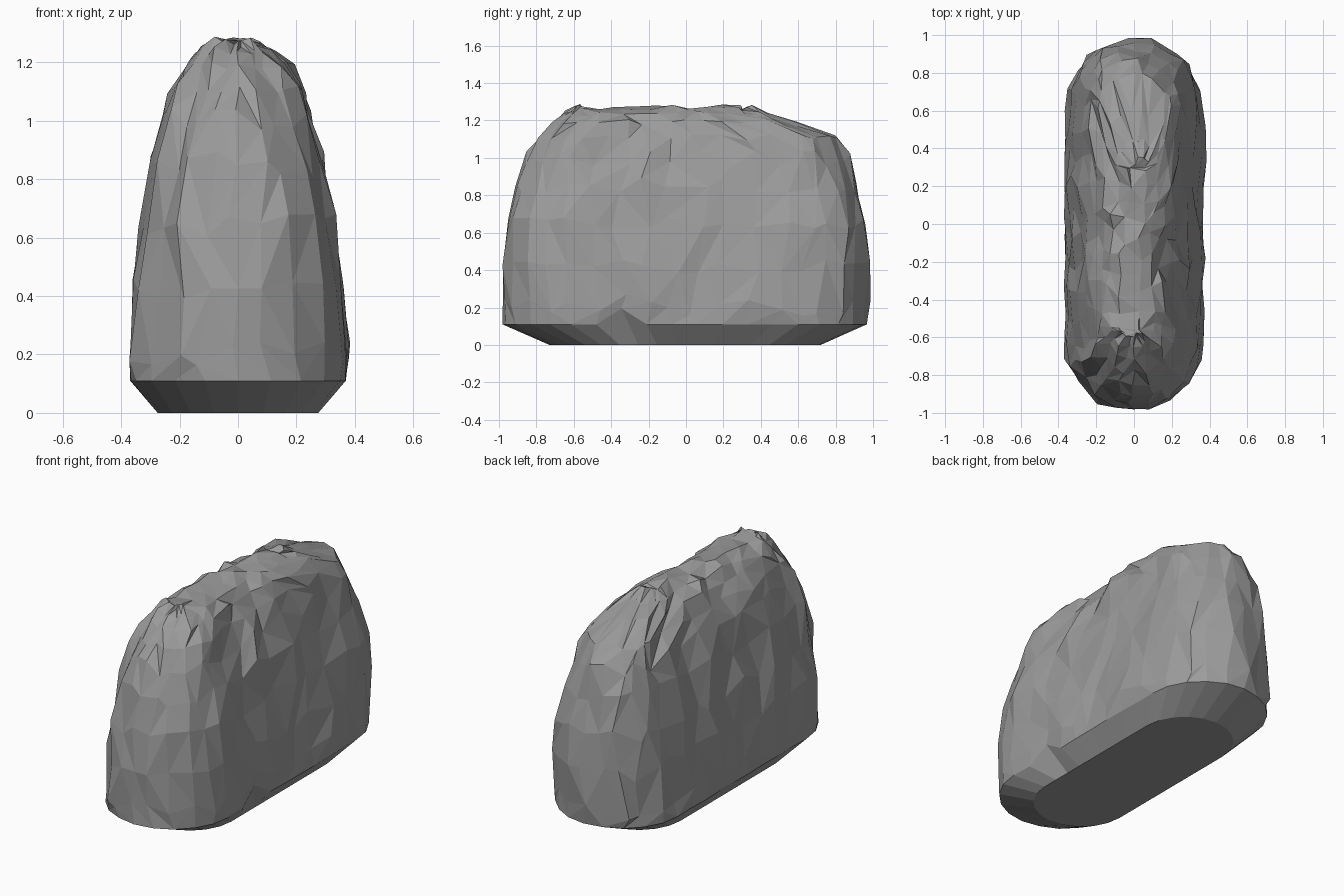
import bpy, bmesh, math, random
from mathutils import Vector

random.seed(7)
if "Cube" in bpy.data.objects:
    bpy.data.objects.remove(bpy.data.objects["Cube"], do_unlink=True)

stone = bpy.data.materials.new("grey stone")
stone.use_nodes = True
grey = (0.33, 0.33, 0.33, 1)
stone.diffuse_color = grey
stone.node_tree.nodes["Principled BSDF"].inputs["Base Color"].default_value = grey

ARC, SIDE = 10, 9          # segments in each rounded end and each long side
COUNT = 2 * (ARC + SIDE)


def stadium(half_width, front, back):
    """Outline of a long slab with rounded ends, counter-clockwise from +x front."""
    r = half_width
    points = []
    for centre, start in ((back - r, 0), (front + r, math.pi)):
        for i in range(ARC):
            a = start + math.pi * i / ARC
            points.append(Vector((r * math.cos(a), centre + r * math.sin(a), 0)))
        other = front + r if start == 0 else back - r
        side = -r if start == 0 else r
        for i in range(SIDE):
            points.append(Vector((side, centre + (other - centre) * i / SIDE, 0)))
    return points


# Height, half width, front end, back end of each level
levels = [
    (0.00, 0.275, -0.73, 0.72),
    (0.11, 0.365, -0.98, 0.965),
    (0.20, 0.370, -0.99, 0.98),
    (0.42, 0.350, -0.99, 0.985),
    (0.65, 0.322, -0.965, 0.975),
    (0.85, 0.282, -0.92, 0.93),
    (1.00, 0.243, -0.86, 0.87),
    (1.11, 0.205, -0.79, 0.80),
    (1.19, 0.160, -0.71, 0.60),
    (1.24, 0.115, -0.65, 0.45),
    (1.27, 0.055, -0.60, 0.34),
]

bm = bmesh.new()
rings = []
flutes = [random.uniform(-0.010, 0.010) for _ in range(COUNT)]
for n, (z, w, front, back) in enumerate(levels):
    outline = stadium(w, front, back)
    ring = []
    for i, p in enumerate(outline):
        tangent = (outline[(i + 1) % COUNT] - outline[i - 1])
        normal = Vector((tangent.y, -tangent.x, 0)).normalized()
        q = p.copy()
        q.z = z
        if n == 1:
            q += normal * random.uniform(-0.004, 0.004)
        elif n > 1:
            # Chipped surface, rougher towards the crest
            rough = 0.010 + 0.006 * z
            q += normal * (flutes[i] + random.uniform(-rough, rough))
            q += tangent * random.uniform(-0.17, 0.17)
            q.z += random.uniform(-1, 1) * (0.045 if z < 1.05 else 0.018)
            q.z = max(q.z, 0.14)
            q.x += 0.02 * math.sin(5 * q.y) * max(0, z - 0.9) / 0.3
        ring.append(bm.verts.new(q))
    rings.append(ring)

# Small notch in the base edge on the +x side
notch = min((v for v in rings[1] if v.co.x > 0.3), key=lambda v: abs(v.co.y + 0.4))
k = rings[1].index(notch)
notch.co += Vector((-0.012, 0, 0.085))
rings[2][k].co.z = 0.27

# Undercut base, fluted sides and crest
for n in range(len(rings) - 1):
    for i in range(COUNT):
        j = (i + 1) % COUNT
        a, b = rings[n], rings[n + 1]
        if n == 0:
            bm.faces.new((a[i], a[j], b[j], b[i]))
        elif random.random() < 0.5:
            bm.faces.new((a[i], a[j], b[j]))
            bm.faces.new((a[i], b[j], b[i]))
        else:
            bm.faces.new((a[i], a[j], b[i]))
            bm.faces.new((a[j], b[j], b[i]))
bm.faces.new(list(reversed(rings[0])))
bm.faces.new(rings[-1])
bmesh.ops.triangulate(bm, faces=[f for f in bm.faces if len(f.verts) > 4 and f.calc_center_median().z > 1])
bmesh.ops.recalc_face_normals(bm, faces=bm.faces)

mesh = bpy.data.meshes.new("boulder")
bm.to_mesh(mesh)
bm.free()
mesh.materials.append(stone)
boulder = bpy.data.objects.new("boulder", mesh)
bpy.context.collection.objects.link(boulder)
